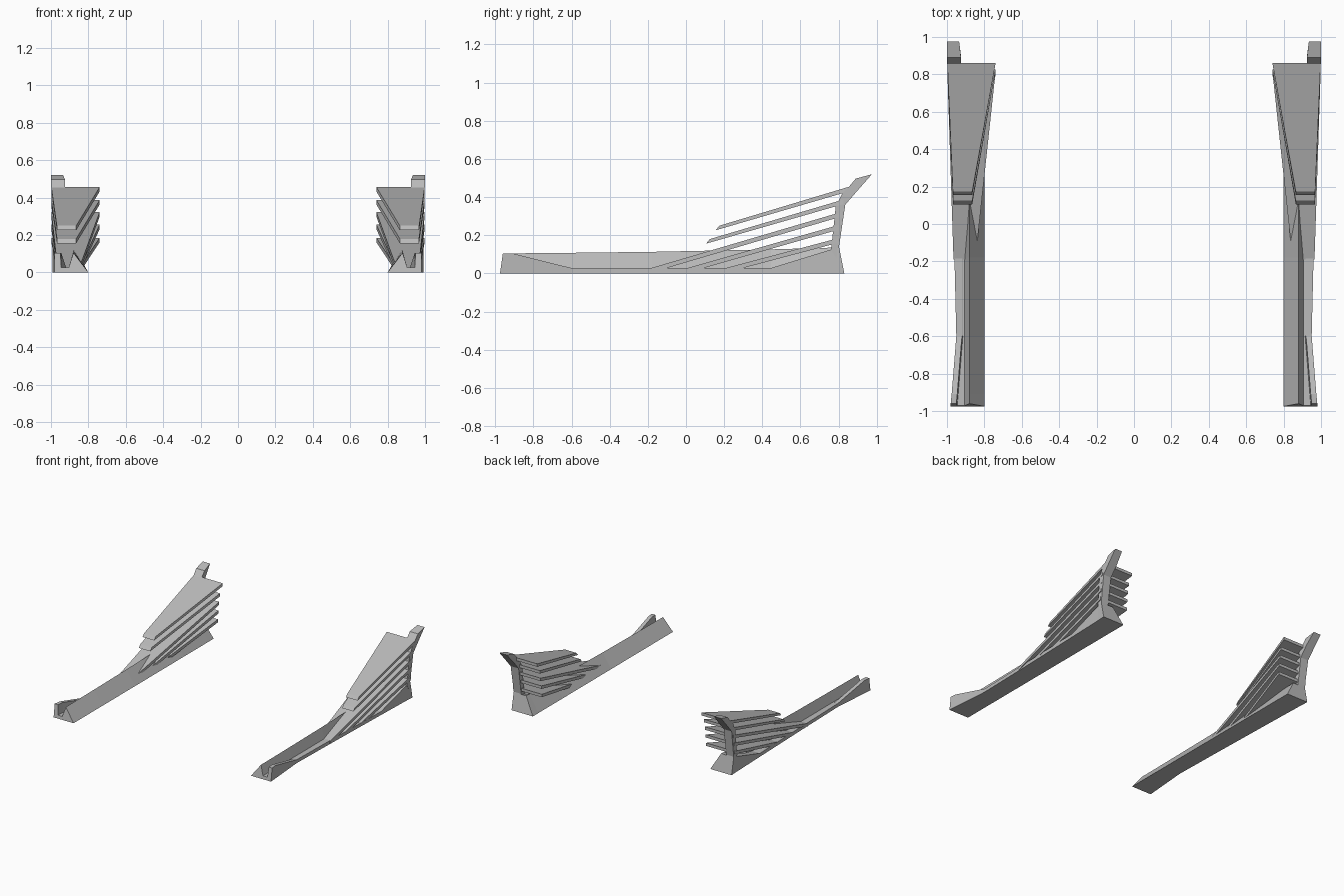
import bpy
import bmesh

cube = bpy.data.objects.get("Cube")
if cube:
    bpy.data.objects.remove(cube, do_unlink=True)

# Single grey material
grey = bpy.data.materials.new("mid grey")
grey.use_nodes = True
grey.diffuse_color = (0.5, 0.5, 0.5, 1)
grey.node_tree.nodes["Principled BSDF"].inputs["Base Color"].default_value = (0.5, 0.5, 0.5, 1)


def loft(name, sections):
    """Skin equal-length closed sections, cap the ends and mirror across x."""
    bm = bmesh.new()
    rings = [[bm.verts.new(p) for p in s] for s in sections]
    n = len(rings[0])
    for a, b in zip(rings, rings[1:]):
        for i in range(n):
            j = (i + 1) % n
            bm.faces.new((a[i], a[j], b[j], b[i]))
    bm.faces.new(rings[0])
    bm.faces.new(rings[-1])
    bmesh.ops.recalc_face_normals(bm, faces=bm.faces[:])
    mesh = bpy.data.meshes.new(name)
    bm.to_mesh(mesh)
    bm.free()
    mesh.materials.append(grey)
    obj = bpy.data.objects.new(name, mesh)
    bpy.context.collection.objects.link(obj)
    mirror = obj.modifiers.new("Mirror", "MIRROR")
    mirror.use_axis[0] = True
    mirror.use_mirror_merge = False
    return obj


FLOOR = 0.026


def rail_section(y, outer, lip, lip_z, ridge_z, floor=FLOOR, rake=0.0):
    """Sloped inner wedge, groove floor and outer lip at one station."""
    pts = [(0.80, 0), (0.88, ridge_z), (0.905, floor),
           (lip, floor), (lip + 0.005, lip_z), (outer, lip_z), (outer, 0)]
    return [(x, y + rake * z, z) for x, z in pts]


# Long side rail
loft("side_rail", [
    rail_section(-0.975, 0.98, 0.945, 0.105, 0.105, rake=0.14),
    rail_section(-0.91, 0.975, 0.94, 0.105, 0.105),
    rail_section(-0.6, 0.95, 0.915, 0.028, 0.108),
    rail_section(-0.18, 0.96, 0.915, 0.028, 0.113),
    rail_section(0.445, 0.978, 0.92, 0.028, 0.126),
    rail_section(0.76, 0.988, 0.93, 0.125, 0.135, floor=0.122),
    rail_section(0.83, 0.992, 0.93, 0.138, 0.138, floor=0.136, rake=-0.2),
])

# Rear post with swept tip
post = [(0.81, 0.05), (0.82, 0.05), (0.802, 0.14), (0.835, 0.36), (0.90, 0.435),
        (0.975, 0.52), (0.89, 0.497), (0.855, 0.455), (0.82, 0.42),
        (0.785, 0.35), (0.76, 0.12)]
loft("rear_post", [
    [(0.935 if z > 0.5 else 0.925, y, z) for y, z in post],
    [(0.988 + 0.023 * min(z, 0.5), y, z) for y, z in post],
])


def slat(name, front, rear, inner, thick=0.024, rake=0.0):
    """Tapered sloping blade; front and rear are (y, top z) pairs."""
    def ring(y, z, x_in, x_out, r):
        return [(x_in, y, z), (x_out, y, z),
                (x_out, y - r, z - thick), (x_in, y - r, z - thick)]
    outer = 0.965 + 0.02 * max(front[0], 0)
    loft(name, [ring(*front, inner, outer, rake),
                ring(*rear, 0.74, 0.998, 0)])


# Stacked slats, from the top down
slat("top_slat", (0.175, 0.25), (0.86, 0.456), 0.865, rake=0.02)
slat("upper_slat", (0.125, 0.18), (0.825, 0.387), 0.865, rake=0.02)
slat("middle_slat", (-0.19, FLOOR), (0.815, 0.322), 0.848)
slat("lower_slat", (0.0, FLOOR), (0.805, 0.255), 0.845)
slat("bottom_slat", (0.20, FLOOR), (0.80, 0.185), 0.845)
